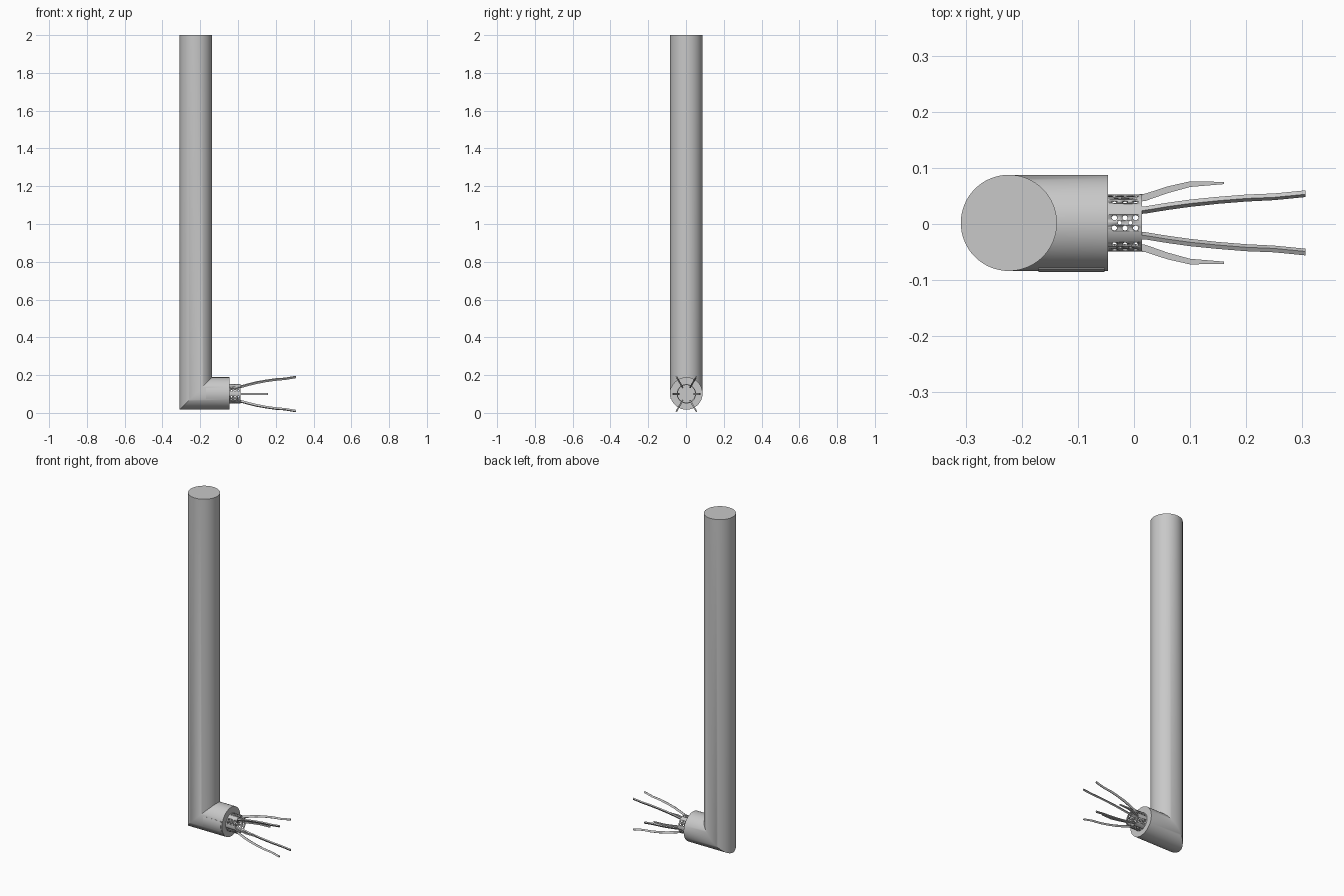
import bpy, bmesh, math
from mathutils import Matrix, Vector

if "Cube" in bpy.data.objects:
    bpy.data.objects.remove(bpy.data.objects["Cube"], do_unlink=True)

grey = bpy.data.materials.new("plain grey")
grey.use_nodes = True
COLOUR = (0.58, 0.58, 0.58, 1)
grey.diffuse_color = COLOUR
grey.node_tree.nodes["Principled BSDF"].inputs["Base Color"].default_value = COLOUR

PIPE_X, AXIS_Y, AXIS_Z, R = -0.223, 0.002, 0.103, 0.0857
MOUTH = -0.046


def finish(name, bm):
    """Turn a bmesh into a shaded, coloured object."""
    bmesh.ops.recalc_face_normals(bm, faces=bm.faces)
    mesh = bpy.data.meshes.new(name)
    bm.to_mesh(mesh)
    bm.free()
    mesh.materials.append(grey)
    obj = bpy.data.objects.new(name, mesh)
    bpy.context.collection.objects.link(obj)
    bpy.ops.object.select_all(action='DESELECT')
    obj.select_set(True)
    bpy.context.view_layer.objects.active = obj
    bpy.ops.object.shade_smooth_by_angle(angle=math.radians(30))
    return obj


def loft(bm, rings, caps=True, closed=False):
    """Bridge rings of points; optionally cap the ends or close the chain."""
    loops = [[bm.verts.new(p) for p in ring] for ring in rings]
    pairs = list(zip(loops, loops[1:]))
    if closed:
        pairs.append((loops[-1], loops[0]))
    for a, b in pairs:
        n = len(a)
        for i in range(n):
            j = (i + 1) % n
            bm.faces.new((a[i], a[j], b[j], b[i]))
    if caps:
        bm.faces.new(loops[0])
        bm.faces.new(loops[-1])


def around(x, radius, angle, z=AXIS_Z):
    """Point at an angle from straight up around the horizontal axis."""
    return Vector((x, AXIS_Y + radius * math.sin(angle), z + radius * math.cos(angle)))


# Upright pipe mitred into a short horizontal elbow
turns = [math.tau * i / 64 for i in range(64)]
top = [(PIPE_X + R * math.cos(t), AXIS_Y + R * math.sin(t), 2) for t in turns]
mitre = [(PIPE_X + R * math.cos(t), AXIS_Y + R * math.sin(t), AXIS_Z + R * math.cos(t)) for t in turns]
mouth = [around(MOUTH, R, t) for t in turns]
bm = bmesh.new()
loft(bm, [top, mitre, mouth])
finish("mitred_pipe", bm)

# Thin curved strip on the front of the elbow
bm = bmesh.new()
rings = []
for i in range(9):
    a = math.radians(-110 + 5 * i)
    rings.append([around(x, r, a) for x, r in
                  ((-0.17, R - 0.002), (-0.053, R - 0.002), (-0.053, R + 0.002), (-0.17, R + 0.002))])
loft(bm, rings)
finish("front_strip", bm)

# Perforated collar
bm = bmesh.new()
profile = ((-0.06, 0.051), (0.014, 0.051), (0.014, 0.046), (-0.06, 0.046))
loft(bm, [[around(x, r, t, 0.101) for t in turns] for x, r in profile], caps=False, closed=True)
collar = finish("perforated_collar", bm)

# Drill: two rows of three holes and a staggered small row in each sixth
bm = bmesh.new()
for sector in range(6):
    for offset, xs, radius in ((-11, (-0.035, -0.016, 0.003), 0.005),
                               (11, (-0.035, -0.016, 0.003), 0.005),
                               (0, (-0.0255, -0.0065), 0.0035)):
        a = math.radians(60 * sector + offset)
        for x in xs:
            place = Matrix.Translation(around(x, 0.0485, a, 0.101)) @ Matrix.Rotation(-a, 4, 'X')
            bmesh.ops.create_cone(bm, cap_ends=True, segments=12, radius1=radius,
                                  radius2=radius, depth=0.014, matrix=place)
cutter = finish("hole_cutter", bm)
cutter.hide_render = True
cutter.hide_set(True)
cut = collar.modifiers.new("holes", 'BOOLEAN')
cut.operation = 'DIFFERENCE'
cut.solver = 'EXACT'
cut.object = cutter

# Six splayed prongs: (x, inner radius, outer radius)
LONG = ((0.0, 0.037, 0.050), (0.02, 0.040, 0.052), (0.06, 0.053, 0.065), (0.1, 0.064, 0.076),
        (0.15, 0.075, 0.086), (0.2, 0.083, 0.094), (0.25, 0.088, 0.098), (0.306, 0.099, 0.109))
SHORT = ((0.0, 0.037, 0.050), (0.02, 0.039, 0.052), (0.06, 0.053, 0.065),
         (0.1, 0.064, 0.074), (0.16, 0.069, 0.073))
HALF = 0.004
for i, label in enumerate(("upper_left", "left", "lower_left", "lower_right", "right", "upper_right")):
    a = math.radians(30 + 60 * i)
    side = Vector((0, math.cos(a), -math.sin(a))) * HALF
    bm = bmesh.new()
    rings = []
    for x, inner, outer in (SHORT if i in (1, 4) else LONG):
        p, q = around(x, inner, a, 0.1), around(x, outer, a, 0.1)
        rings.append([p - side, p + side, q + side, q - side])
    loft(bm, rings)
    finish("prong_" + label, bm)
